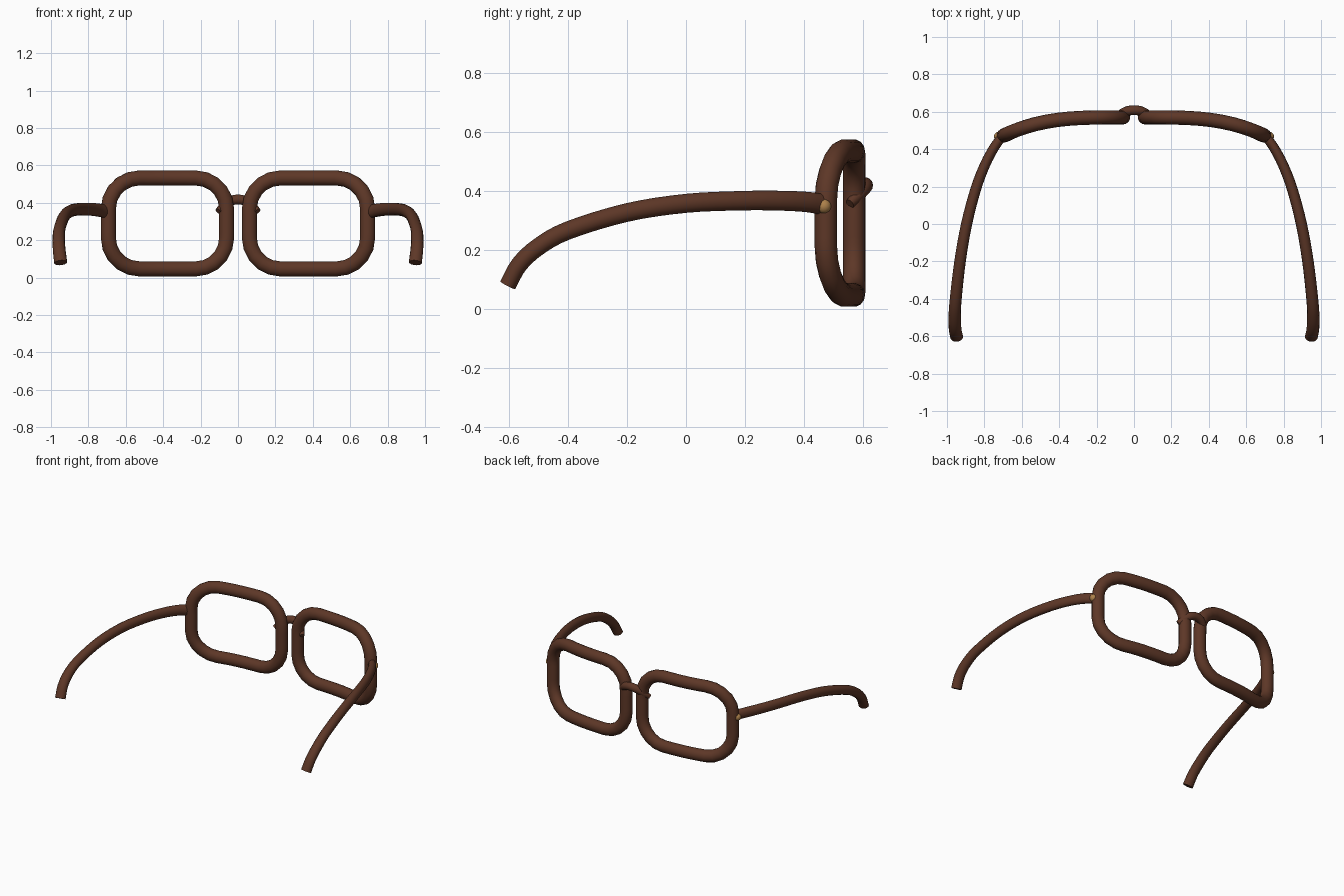
import bpy
import bmesh
from math import cos, sin, pi
from mathutils import Vector

cube = bpy.data.objects.get("Cube")
if cube:
    bpy.data.objects.remove(cube, do_unlink=True)


def make_material(name, color):
    mat = bpy.data.materials.new(name)
    mat.use_nodes = True
    mat.diffuse_color = color
    mat.node_tree.nodes["Principled BSDF"].inputs["Base Color"].default_value = color
    return mat


brown = make_material("dark brown", (0.11, 0.038, 0.02, 1))
gold = make_material("hinge gold", (0.42, 0.22, 0.07, 1))


def finish(bm, name, mat):
    bmesh.ops.recalc_face_normals(bm, faces=bm.faces)
    mesh = bpy.data.meshes.new(name)
    bm.to_mesh(mesh)
    bm.free()
    obj = bpy.data.objects.new(name, mesh)
    bpy.context.collection.objects.link(obj)
    mesh.materials.append(mat)
    bpy.ops.object.select_all(action="DESELECT")
    obj.select_set(True)
    bpy.context.view_layer.objects.active = obj
    bpy.ops.object.shade_smooth_by_angle(angle=pi / 4)
    return obj


def smooth_path(points, steps=4):
    """Catmull-Rom curve through the points."""
    p = [Vector(q) for q in points]
    p = [2 * p[0] - p[1]] + p + [2 * p[-1] - p[-2]]
    out = []
    for a, b, c, d in zip(p, p[1:], p[2:], p[3:]):
        for i in range(steps):
            t = i / steps
            out.append(0.5 * (2 * b + (c - a) * t + (2 * a - 5 * b + 4 * c - d) * t ** 2
                              + (3 * b - a - 3 * c + d) * t ** 3))
    return out + [p[-2]]


def sweep(name, path, radii, ref, closed=False, sides=14):
    """Elliptical tube; radii(t) gives the sizes along ref and across it."""
    bm = bmesh.new()
    n = len(path)
    rings = []
    for i, p in enumerate(path):
        before = path[i - 1] if closed or i else p
        after = path[(i + 1) % n] if closed or i < n - 1 else p
        tangent = (after - before).normalized()
        across = tangent.cross(ref).normalized()
        along = across.cross(tangent)
        r_along, r_across = radii(i / (n - 1))
        rings.append([bm.verts.new(p + along * r_along * cos(a) + across * r_across * sin(a))
                      for a in (2 * pi * k / sides for k in range(sides))])
    for i in range(n if closed else n - 1):
        r, s = rings[i], rings[(i + 1) % n]
        for k in range(sides):
            m = (k + 1) % sides
            bm.faces.new((r[k], r[m], s[m], s[k]))
    if not closed:
        bm.faces.new(rings[0])
        bm.faces.new(rings[-1])
    return finish(bm, name, brown)


def rim_path(side):
    """Rounded rectangle that wraps backwards towards its outer edge."""
    cx, cz, hw, hh, r = 0.377, 0.29, 0.316, 0.243, 0.165
    corners = []
    for q, (sx, sz) in enumerate(((1, 1), (-1, 1), (-1, -1), (1, -1))):
        for k in range(6):
            a = (q + k / 5) * pi / 2
            corners.append((cx + sx * (hw - r) + r * cos(a), cz + sz * (hh - r) + r * sin(a)))
    path = []
    for i, (x, z) in enumerate(corners):
        nx, nz = corners[(i + 1) % len(corners)]
        pieces = 5 if i % 6 == 5 else 1
        for k in range(pieces):
            px, pz = x + (nx - x) * k / pieces, z + (nz - z) * k / pieces
            y = 0.57 - 0.46 * max(0, px - 0.1) ** 3
            path.append(Vector((side * px, y, pz)))
    return path


# Temple arm centre line, from hinge to ear tip
temple = ((0.715, 0.455, 0.355), (0.75, 0.405, 0.362), (0.795, 0.32, 0.366),
          (0.845, 0.19, 0.366), (0.895, 0.0, 0.357), (0.93, -0.2, 0.326),
          (0.953, -0.4, 0.265), (0.959, -0.5, 0.21), (0.956, -0.565, 0.15),
          (0.948, -0.604, 0.08))

for side, label in ((1, "left"), (-1, "right")):
    sweep(label + "_rim", rim_path(side), lambda t: (0.038, 0.041), Vector((0, 1, 0)), closed=True)
    sweep(label + "_temple", smooth_path([(side * x, y, z) for x, y, z in temple]),
          lambda t: (0.025 + 0.01 * t, 0.036 - 0.007 * t), Vector((1, 0, 0)))

    # Small round hinge between rim and temple
    bm = bmesh.new()
    bmesh.ops.create_uvsphere(bm, u_segments=14, v_segments=8, radius=0.025)
    bmesh.ops.translate(bm, verts=bm.verts, vec=(side * 0.724, 0.468, 0.347))
    finish(bm, label + "_hinge", gold)

# Arched nose bridge, tapering where it meets the rims
half = ((0.105, 0.555, 0.355), (0.08, 0.58, 0.38), (0.045, 0.602, 0.408))
bridge = [(-x, y, z) for x, y, z in half] + [(0, 0.608, 0.418)] + list(reversed(half))
sweep("bridge", smooth_path(bridge),
      lambda t: (0.016 + 0.01 * sin(pi * t), 0.018 + 0.009 * sin(pi * t)), Vector((0, 1, 0)))
